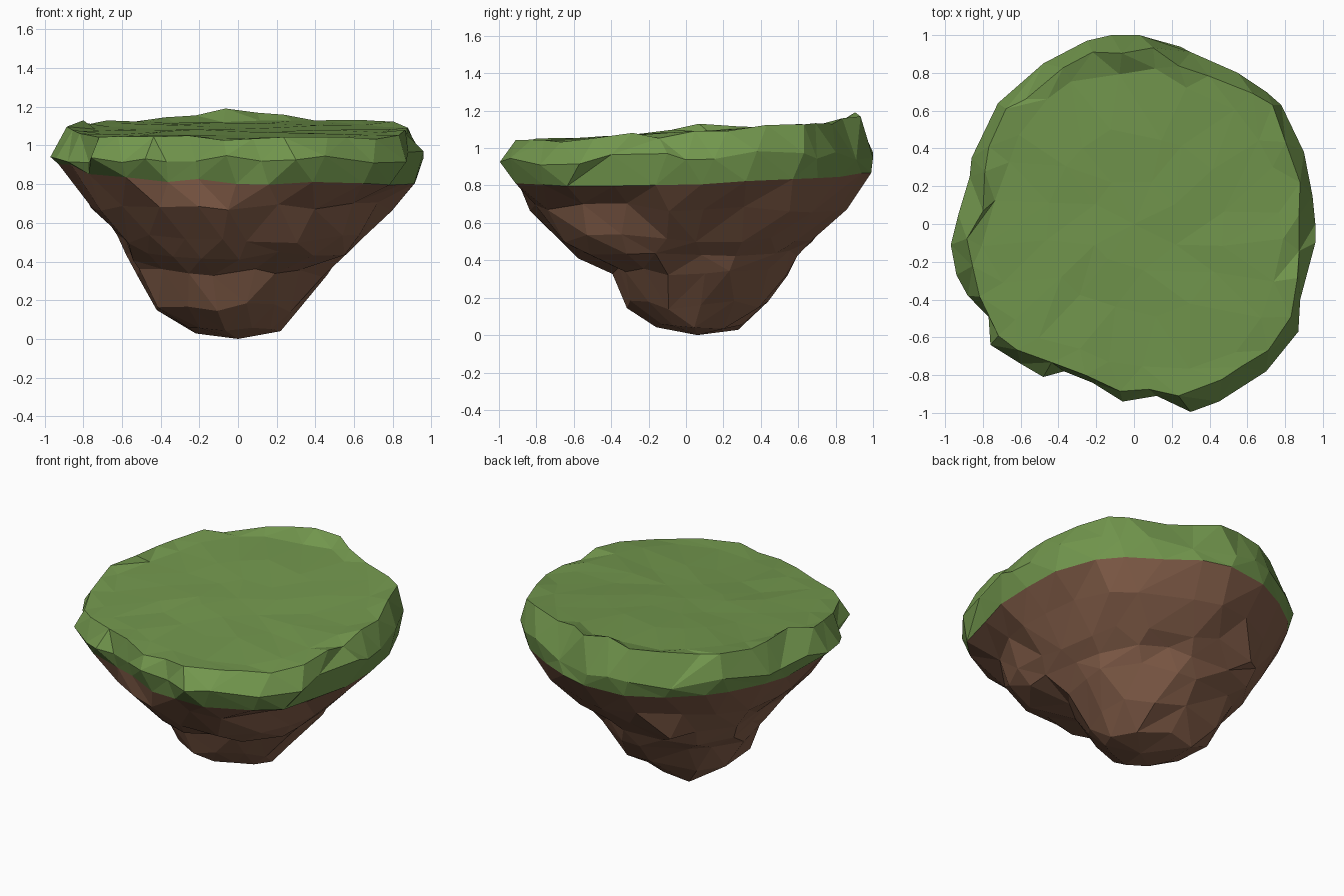
import bpy, bmesh, math, random
from math import sin, cos, pi, atan2, hypot

if "Cube" in bpy.data.objects:
    bpy.data.objects.remove(bpy.data.objects["Cube"])

random.seed(11)
TAU = 2 * pi

# Island outline seen from above, counter-clockwise
OUTLINE = [(.96, .0), (.945, .15), (.9, .38), (.78, .63), (.7, .7), (.55, .8), (.3, .91),
           (.03, 1), (-.12, 1), (-.25, .97), (-.48, .85), (-.72, .64), (-.86, .35),
           (-.87, .25), (-.93, .05), (-.97, -.11), (-.94, -.27), (-.88, -.38),
           (-.77, -.49), (-.76, -.64), (-.6, -.74), (-.48, -.81), (-.37, -.78),
           (-.22, -.84), (-.06, -.94), (.12, -.91), (.3, -.995), (.45, -.94),
           (.7, -.78), (.87, -.57), (.88, -.4), (.96, -.1)]
POLAR = sorted((atan2(y, x) % TAU, hypot(x, y)) for x, y in OUTLINE)


def outline_radius(a):
    a %= TAU
    pts = POLAR + [(POLAR[0][0] + TAU, POLAR[0][1])]
    for (a0, r0), (a1, r1) in zip(pts, pts[1:]):
        if a0 <= a <= a1:
            return r0 + (r1 - r0) * (a - a0) / (a1 - a0)
    return pts[0][1]


def angles(n, wobble=.25):
    step = TAU / n
    return [(i + .4 + random.uniform(-wobble, wobble)) * step for i in range(n)]


def ground(y):
    return 1.085 + .055 * y


def bump(a):
    # raised lumps along the grass rim: (angle, height, width)
    lumps = [(1.64, .055, .15), (1.1, .025, .3), (3.03, .04, .15), (.15, .015, .3)]
    return sum(h * math.exp(-(((a - c) / w) ** 2)) for c, h, w in lumps)


def point(a, r, z):
    return (a, (r * cos(a), r * sin(a), z))


def rock_ring(n, z, radii, rough=.03, lift=.025):
    # radii every 45 degrees from +x, blended smoothly and roughened
    ring = []
    for a in angles(n):
        k = (a % TAU) / (pi / 4)
        i, t = int(k), k - int(k)
        t = t * t * (3 - 2 * t)
        r = radii[i % 8] * (1 - t) + radii[(i + 1) % 8] * t
        r *= 1 + random.uniform(-rough, rough)
        ring.append(point(a, r, z + random.uniform(-lift, lift)))
    return ring


def build(name, rings, tip, material):
    # stitch neighbouring rings with triangles, then close the last with a fan
    bm = bmesh.new()
    loops = [[(a, bm.verts.new(p)) for a, p in ring] for ring in rings]
    for A, B in zip(loops, loops[1:]):
        i = j = 0
        na, nb = len(A), len(B)
        while i < na or j < nb:
            next_a = A[(i + 1) % na][0] + TAU * ((i + 1) // na)
            next_b = B[(j + 1) % nb][0] + TAU * ((j + 1) // nb)
            va, vb = A[i % na][1], B[j % nb][1]
            if j >= nb or (i < na and next_a <= next_b):
                bm.faces.new((va, A[(i + 1) % na][1], vb))
                i += 1
            else:
                bm.faces.new((va, B[(j + 1) % nb][1], vb))
                j += 1
    centre = bm.verts.new(tip)
    last = loops[-1]
    for k in range(len(last)):
        bm.faces.new((last[k][1], last[(k + 1) % len(last)][1], centre))
    bmesh.ops.recalc_face_normals(bm, faces=bm.faces)
    # open shells: make sure the cap end faces outward
    bm.normal_update()
    if centre.normal.z * (1 if tip[2] > .5 else -1) < 0:
        bmesh.ops.reverse_faces(bm, faces=bm.faces)
    mesh = bpy.data.meshes.new(name)
    bm.to_mesh(mesh)
    bm.free()
    mesh.materials.append(material)
    obj = bpy.data.objects.new(name, mesh)
    bpy.context.collection.objects.link(obj)
    return obj


def flat_colour(name, rgb):
    m = bpy.data.materials.new(name)
    m.diffuse_color = (*rgb, 1)
    m.use_nodes = True
    m.node_tree.nodes["Principled BSDF"].inputs["Base Color"].default_value = m.diffuse_color
    return m


green = flat_colour("grass green", (.17, .31, .075))
brown = flat_colour("earth brown", (.23, .112, .067))

# Shared seam between grass and earth
seam = []
for a in angles(26):
    z = .835 - .02 * cos(a) + .025 * sin(a) + random.uniform(-.012, .012)
    z += .05 * math.exp(-((a - 3.4) / .3) ** 2)
    r = outline_radius(a) * random.uniform(.945, .975) + .03 * max(0, sin(a)) ** 3
    seam.append(point(a, r, z))

# Grass cap: seam, bulging side, lumpy rim, gently sloping ground
side = [point(a, r, .955 + .035 * min(0, sin(a)) + random.uniform(-.03, .03))
        for a, r in POLAR]
rim = []
for a in angles(32):
    left = math.exp(-((a - 3.03) / .4) ** 2)
    r = outline_radius(a) * (random.uniform(.9, .97) - .06 * left)
    rim.append(point(a, r, ground(r * sin(a)) + bump(a) + random.uniform(-.025, .015)))


def ground_ring(n, scale):
    ring = []
    for a in angles(n):
        r = outline_radius(a) * scale * random.uniform(.96, 1.03)
        ring.append(point(a, r, ground(r * sin(a)) + random.uniform(-.008, .006)))
    return ring


build("grass_cap", [seam, side, rim, ground_ring(24, .82), ground_ring(16, .5),
                    ground_ring(8, .25)], (0, 0, 1.085), green)

# Earth underside: bulging shoulder, undercut ledge, then a blunt foot
earth = [seam,
         rock_ring(22, .68, (.78, .84, .85, .83, .76, .78, .82, .82)),
         rock_ring(20, .52, (.63, .69, .69, .77, .58, .64, .68, .74)),
         rock_ring(18, .43, (.53, .60, .59, .69, .53, .55, .58, .65)),
         rock_ring(16, .34, (.46, .54, .55, .60, .50, .46, .37, .37)),
         rock_ring(12, .16, (.31, .38, .45, .49, .43, .36, .31, .27)),
         rock_ring(9, .045, (.22, .24, .30, .35, .26, .20, .15, .15), .03, .02)]
build("earth_underside", earth, (0, .06, 0), brown)
